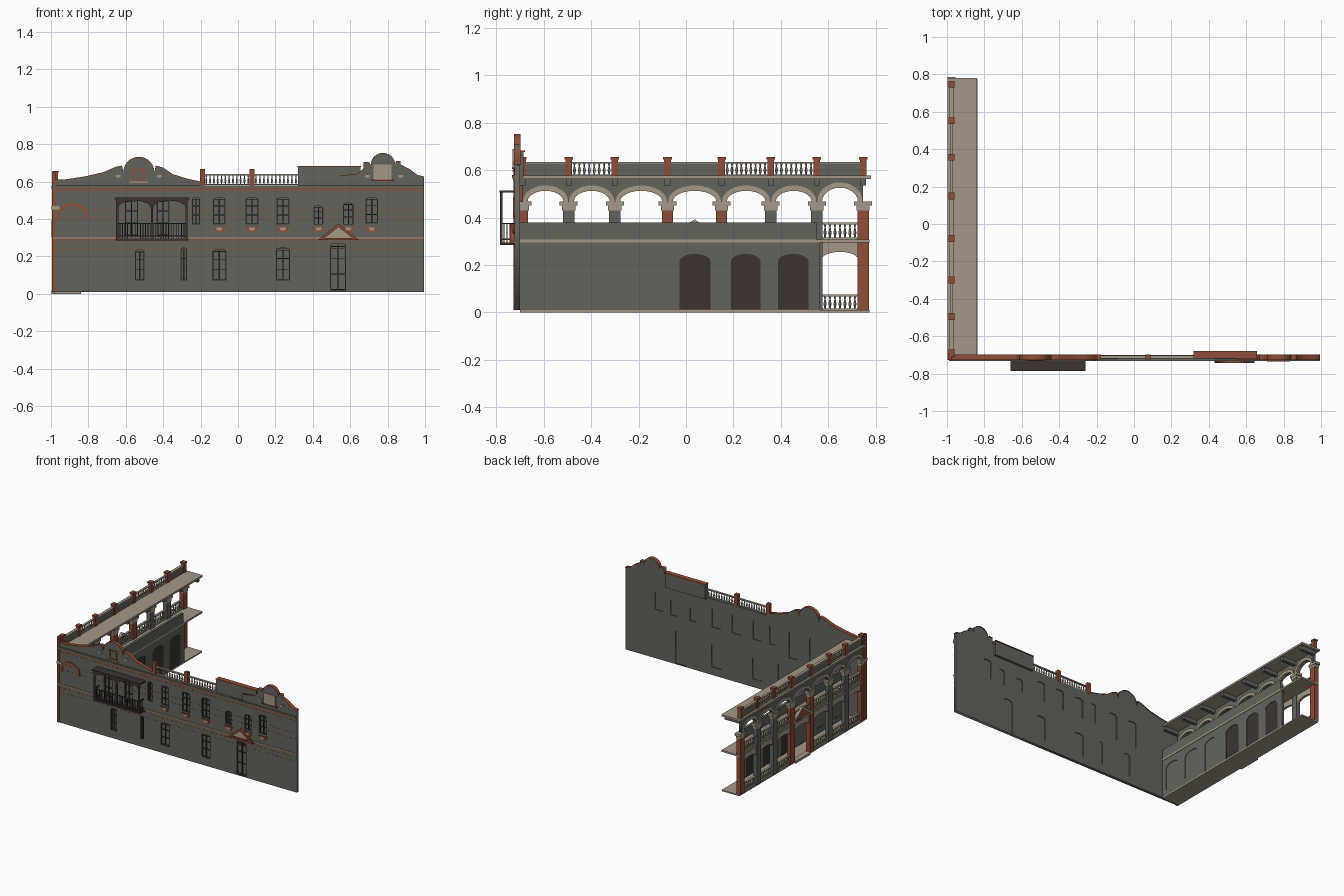
import bpy, bmesh
from math import sin, cos, pi, radians
from mathutils import Matrix

cube = bpy.data.objects.get("Cube")
if cube:
    bpy.data.objects.remove(cube)


def material(name, r, g, b):
    m = bpy.data.materials.new(name)
    m.use_nodes = True
    m.diffuse_color = (r, g, b, 1)
    m.node_tree.nodes["Principled BSDF"].inputs["Base Color"].default_value = (r, g, b, 1)
    return m


GREY = material("grey_render", .125, .127, .11)
BRICK = material("red_brick", .27, .075, .04)
STONE = material("pale_stone", .37, .315, .25)
DARK = material("dark_timber", .045, .034, .032)


def add(name, mesh, mat):
    ob = bpy.data.objects.new(name, mesh)
    bpy.context.collection.objects.link(ob)
    mesh.materials.clear()
    mesh.materials.append(mat)
    return ob


def boxes(name, mat, items):
    """Several boxes (x0, x1, y0, y1, z0, z1) as one part."""
    bm = bmesh.new()
    for x0, x1, y0, y1, z0, z1 in items:
        m = Matrix.Translation(((x0 + x1) / 2, (y0 + y1) / 2, (z0 + z1) / 2))
        bmesh.ops.create_cube(bm, size=1, matrix=m @ Matrix.Diagonal((x1 - x0, y1 - y0, z1 - z0, 1)))
    me = bpy.data.meshes.new(name)
    bm.to_mesh(me)
    bm.free()
    return add(name, me, mat)


def plate(name, mat, loops, pos, thick, side=False):
    """Flat outline with holes, upright, facing the front or the side."""
    cu = bpy.data.curves.new(name, "CURVE")
    cu.dimensions, cu.fill_mode, cu.extrude = "2D", "BOTH", thick / 2
    for loop in loops:
        sp = cu.splines.new("POLY")
        sp.points.add(len(loop) - 1)
        for p, (u, v) in zip(sp.points, loop):
            p.co = (u, v, 0, 1)
        sp.use_cyclic_u = True
    tmp = bpy.data.objects.new(name + "_outline", cu)
    bpy.context.collection.objects.link(tmp)
    dg = bpy.context.evaluated_depsgraph_get()
    me = bpy.data.meshes.new_from_object(tmp.evaluated_get(dg))
    bpy.data.objects.remove(tmp)
    ob = add(name, me, mat)
    ob.rotation_euler = (pi / 2, 0, pi / 2 if side else 0)
    ob.location = (pos, 0, 0) if side else (0, pos, 0)
    return ob


def arch(c, w, z0, zs, rise, n=12):
    arc = [(c - w * cos(pi * i / n), zs + rise * sin(pi * i / n)) for i in range(n + 1)]
    return [(c - w, z0)] + arc + [(c + w, z0)]


def rect(u0, u1, z0, z1):
    return [(u0, z0), (u1, z0), (u1, z1), (u0, z1)]


def balustrade(name, a, b, fixed, z0, z1, side):
    """Turned balusters between two rails."""
    n = max(2, round((b - a) / .021))
    bm = bmesh.new()
    h = z1 - z0
    for i in range(n):
        u = a + (i + .5) * (b - a) / n
        x, y = (fixed, u) if side else (u, fixed)
        for f0, f1, r0, r1 in ((.1, .4, .003, .0065), (.4, .7, .0065, .0025), (.7, .88, .0025, .005)):
            bmesh.ops.create_cone(bm, segments=6, radius1=r0, radius2=r1, depth=h * (f1 - f0),
                                  matrix=Matrix.Translation((x, y, z0 + h * (f0 + f1) / 2)))
    me = bpy.data.meshes.new(name)
    bm.to_mesh(me)
    bm.free()
    add(name, me, STONE)
    rails = []
    for lo, hi in ((z0, z0 + .1 * h), (z1 - .12 * h, z1)):
        rails.append((fixed - .008, fixed + .008, a, b, lo, hi) if side else (a, b, fixed - .008, fixed + .008, lo, hi))
    boxes(name + "_rails", STONE, rails)


# Front wall: skyline, window openings
Y, T = -.712, .022
FACE = Y - T / 2
dome_l = [(-.53 - .083 * cos(pi * i / 14), .645 + .082 * sin(pi * i / 14)) for i in range(15)]
dome_r = [(.775 - .065 * cos(pi * i / 14), .685 + .063 * sin(pi * i / 14)) for i in range(15)]
left_top = [(-.985, .605), (-.92, .607), (-.82, .622), (-.72, .645), (-.65, .675), (-.62, .68)] + dome_l + [
    (-.44, .68), (-.4, .67), (-.35, .635), (-.27, .61), (-.2, .595)]
right_top = [(.545, .627), (.64, .637), (.67, .665), (.67, .7), (.7, .7)] + dome_r + [
    (.845, .705), (.87, .705), (.87, .685), (.92, .66), (.96, .63), (.995, .622)]
skyline = left_top + [(-.2, .58), (.545, .58)] + right_top
# centre, half width, bottom, top
openings = [(-.57, .035, .31, .505), (-.4, .035, .31, .505), (-.225, .022, .37, .515), (-.1, .033, .37, .515),
            (.075, .035, .37, .515), (.24, .035, .37, .515), (.43, .026, .37, .47), (.59, .029, .37, .485),
            (.715, .033, .375, .515), (-.525, .026, .07, .235), (-.29, .018, .07, .245), (-.1, .038, .07, .238),
            (.24, .038, .07, .245), (.535, .043, .018, .27)]
holes = [arch(c, w, a, b - .012, .012, 6) for c, w, a, b in openings]
plate("front_wall", GREY, [[(-.985, .01)] + skyline + [(.995, .01)]] + holes, Y, T)
for name, top in (("left_gable_coping", left_top), ("right_gable_coping", right_top)):
    plate(name, BRICK, [top + [(x, z + .005) for x, z in reversed(top)]], Y, T + .006)

# Windows and the front door
bars = []
for c, w, a, b in openings:
    for x in (c - w + .003, c, c + w - .003):
        bars.append((x - .003, x + .003, FACE + .002, Y, a, b - .008))
    for f in (.02, .35, .68, .93):
        z = a + f * (b - a)
        bars.append((c - w, c + w, FACE + .002, Y, z - .002, z + .002))
plate("window_panes", GREY, holes, Y + .003, .004)
boxes("window_frames", DARK, bars)

# Brick courses, cornice and string course
boxes("brick_courses", BRICK, [(-.985, .995, FACE - .001, Y, z - .0012, z + .0012) for z in (.24, .272, .545)])
gaps = sorted((c - w, c + w) for c, w, a, b in openings if a > .3)
ends = [-.985] + [e for g in gaps for e in g] + [.995]
boxes("brick_courses_between_windows", BRICK,
      [(a, b, FACE - .001, Y, z - .0012, z + .0012) for z in (.41, .452) for a, b in zip(ends[::2], ends[1::2])])
boxes("front_cornice", GREY, [(-.99, .995, FACE - .01, Y, .565, .58)])
boxes("cornice_brick_line", BRICK, [(-.99, .995, FACE - .007, Y, .557, .565), (-.99, .995, FACE - .004, Y, .29, .295)])
boxes("string_course", STONE, [(-.99, .995, FACE - .006, Y, .295, .302)])
boxes("corner_quoin", BRICK, [(-.995, -.975, FACE - .004, -.69, .01, .65)])

# Sill ornaments
for c, w, a, b in openings[3:9]:
    plate("sill_ornament", BRICK, [[(c - .035, .36), (c - .02, .33), (c + .02, .33), (c + .035, .36)]], FACE - .003, .008)
    plate("sill_inlay", STONE, [[(c - .018, .353), (c - .01, .337), (c + .01, .337), (c + .018, .353)]], FACE - .007, .004)

# Gable niche and panel
plate("niche_frame", BRICK, [rect(-.562, -.498, .6, .668), rect(-.553, -.507, .606, .66)], FACE - .002, .008)
boxes("niche_shelf", STONE, [(-.58, -.48, FACE - .008, Y, .592, .6)])
boxes("gable_panel", STONE, [(.725, .82, FACE - .008, Y, .612, .69)])
boxes("gable_panel_shelf", BRICK, [(.71, .835, FACE - .011, Y, .604, .612)])
boxes("gable_studs", STONE, [(x - .012, x + .012, FACE - .005, Y, .622, .636)
                             for x in (-.64, -.42, .69, .87)])

# Blind arch near the corner
plate("blind_arch", BRICK, [arch(-.885, .08, .4, .42, .065) + arch(-.885, .064, .4, .42, .05)[::-1]], FACE - .002, .008)

# Door pediment
plate("door_pediment", BRICK, [[(.43, .288), (.645, .288), (.5375, .375)],
                               [(.465, .299), (.61, .299), (.5375, .357)]], FACE - .008, .022)
plate("door_pediment_field", STONE, [[(.465, .299), (.61, .299), (.5375, .357)]], FACE - .003, .01)

# Front roofline: balustrade and plain block
for a, b in ((-.18, .065), (.085, .32)):
    balustrade("front_balustrade", a, b, Y, .582, .64, False)
boxes("front_balustrade_posts", BRICK, [(x - .014, x + .014, Y - .013, Y + .013, .58, .668) for x in (-.19, .075)])
boxes("roof_block", GREY, [(.32, .655, Y - .003, -.685, .57, .677)])
boxes("roof_block_cap", BRICK, [(.318, .657, Y - .006, -.68, .677, .683)])

# Timber balcony
BY = -.78
boxes("balcony_floor_and_roof", DARK, [(-.655, -.265, -.785, FACE, .285, .296), (-.66, -.26, -.787, FACE, .505, .515)])
boxes("balcony_posts", DARK, [(x - .006, x + .006, BY - .005, BY + .005, .29, .51) for x in (-.645, -.46, -.275)])
for c in (-.5525, -.3675):
    w = .086
    loop = [(c - .0925, .508), (c - .0925, .455)] + arch(c, w, .455, .46, .038) + [(c + .0925, .455), (c + .0925, .508)]
    plate("balcony_valance", DARK, [loop], BY, .006)
rails = [(-.65, -.27, BY - .004, BY + .004, z, z + .006) for z in (.305, .372)]
rails += [(x - .003, x + .003, BY, FACE, z, z + .006) for x in (-.645, -.275) for z in (.305, .372)]
rails += [(-.645 + i * .37 / 27 - .002, -.645 + i * .37 / 27 + .002, BY - .002, BY + .002, .29, .375) for i in range(28)]
rails += [(x - .002, x + .002, y - .002, y + .002, .29, .375) for x in (-.645, -.275) for y in (-.768, -.755, -.742)]
boxes("balcony_railing", DARK, rails)

# Side wing floors and roof
boxes("wing_slabs", STONE, [(-.985, -.84, -.7, .775, 0, .01), (-.99, -.838, -.7, .775, .295, .308),
                            (-.998, -.84, -.7, .78, .563, .577)])

# Wing inner wall with arched doors
doors = [(-.6, .065, .05), (-.395, .065, .05), (-.185, .065, .012), (.038, .065, .012), (.252, .062, .012), (.452, .064, .012)]
shapes = [arch(c, w, z, .215, .032) for c, w, z in doors]
plate("wing_inner_wall", GREY, [rect(-.7, .565, .01, .295)] + shapes, -.85, .018, True)
plate("plain_door_panels", GREY, shapes[:3], -.85, .01, True)
plate("dark_doors", DARK, shapes[3:], -.85, .01, True)
boxes("wing_inner_parapet", GREY, [(-.858, -.839, -.7, .55, .308, .38)])

# Arcade piers, capitals, arches and balustrades
X = -.975
piers = [-.69, -.495, -.3, -.078, .15, .357, .552, .747]
for i, y in enumerate(piers):
    mat = BRICK if i in (0, 3, 4, 7) else GREY
    boxes("arcade_pier", mat, [(X - .016, X + .016, y - .024, y + .024, .01, .445)])
    boxes("pier_capital", STONE, [(X - .018, X + .018, y - .028, y + .028, .43, .45),
                                  (X - .021, X + .021, y - .038, y + .038, .45, .468)])
    boxes("ceiling_beam", GREY, [(X, -.85, y - .012, y + .012, .535, .563)])
    boxes("parapet_post", BRICK, [(X - .013, X + .013, y - .014, y + .014, .577, .645),
                                  (X - .016, X + .016, y - .018, y + .018, .645, .656)])
for i, (a, b) in enumerate(zip(piers, piers[1:])):
    c, w = (a + b) / 2, (b - a) / 2 - .022
    rise = .058 if i == 6 else .045
    wall = [(a, .563), (a, .465)] + arch(c, w, .465, .468, rise) + [(b, .465), (b, .563)]
    plate("arcade_spandrel", GREY, [wall], X, .02, True)
    ring = arch(c, w + .02, .465, .468, rise + .023) + arch(c, w, .465, .468, rise)[::-1]
    plate("arch_ring", STONE, [ring], X, .032, True)
    low = [(a, .295), (a, .21)] + arch(c, w, .21, .225, .03) + [(b, .21), (b, .295)]
    plate("lower_arch", STONE, [low], X, .018, True)
    balustrade("upper_balustrade", a + .024, b - .024, X, .308, .38, True)
    if i != 3:
        balustrade("lower_balustrade", a + .024, b - .024, X, .01, .075, True)
    if i in (1, 4, 5):
        balustrade("parapet_balustrade", a + .014, b - .014, X, .577, .635, True)
    else:
        boxes("parapet_panel", GREY, [(X - .008, X + .008, a, b, .577, .628)])
        boxes("parapet_cap", STONE, [(X - .011, X + .011, a, b, .628, .635)])

# Entrance pediment on the outer side of the wing
tri = [(-.1, .3), (.172, .3), (.036, .393)]
field = [(-.055, .311), (.127, .311), (.036, .374)]
plate("entrance_pediment", STONE, [tri, field], X - .012, .022, True)
plate("entrance_pediment_field", BRICK, [field], X - .01, .01, True)
boxes("entrance_step", STONE, [(-.998, -.96, -.05, .125, 0, .018)])
